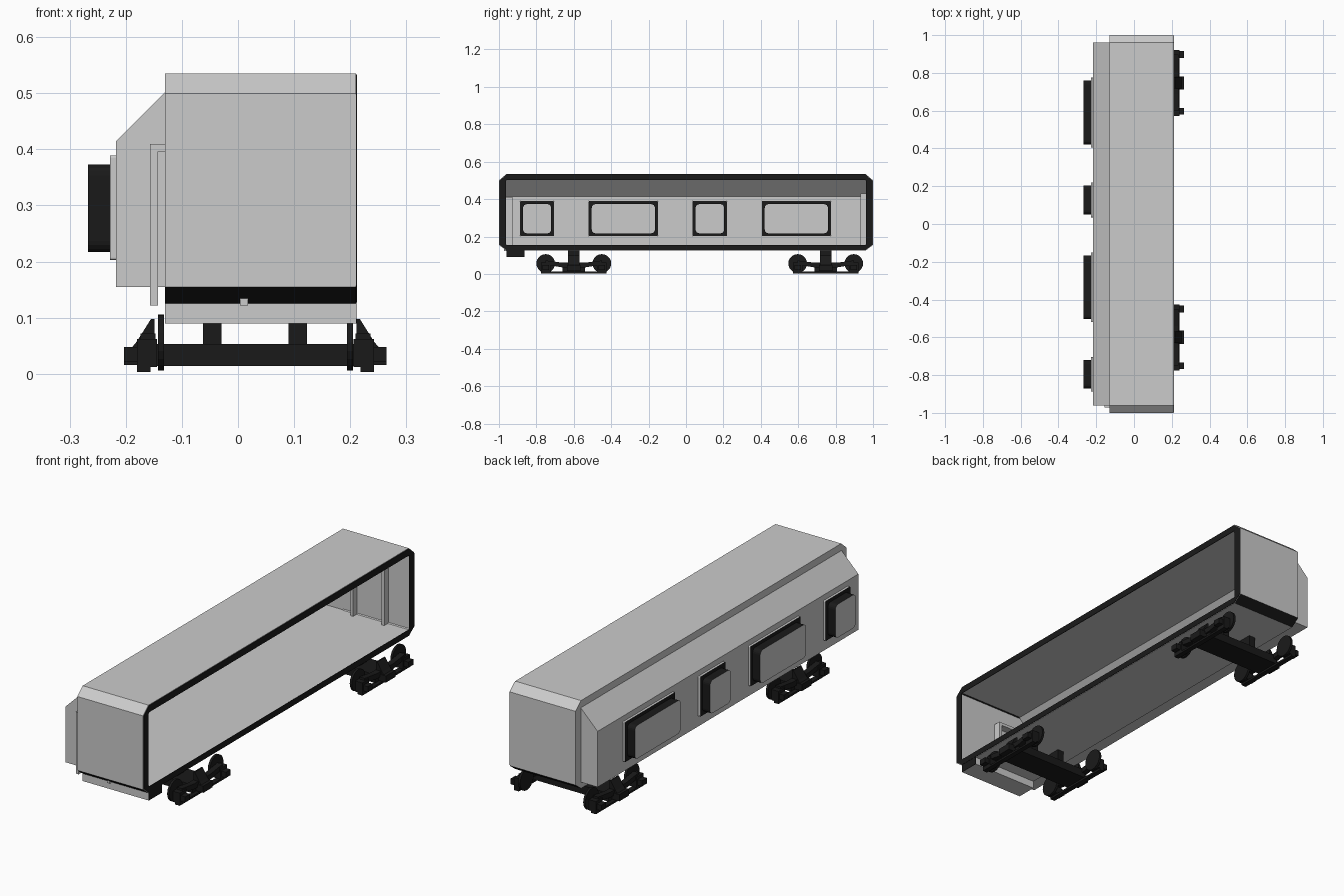
import bpy, bmesh, math

if "Cube" in bpy.data.objects:
    bpy.data.objects.remove(bpy.data.objects["Cube"])

black = bpy.data.materials.new("black_paint")
black.diffuse_color = (0.01, 0.01, 0.01, 1)
black.use_nodes = True
black.node_tree.nodes["Principled BSDF"].inputs["Base Color"].default_value = black.diffuse_color
grey = bpy.data.materials.new("grey_paint")
grey.diffuse_color = (0.8, 0.8, 0.8, 1)
grey.use_nodes = True
grey.node_tree.nodes["Principled BSDF"].inputs["Base Color"].default_value = grey.diffuse_color


def finish(name, bm, dark=False, recalc=True):
    if recalc:
        bmesh.ops.recalc_face_normals(bm, faces=bm.faces)
    me = bpy.data.meshes.new(name)
    bm.to_mesh(me)
    bm.free()
    for m in ((black, grey) if dark else (grey, black)):
        me.materials.append(m)
    ob = bpy.data.objects.new(name, me)
    bpy.context.collection.objects.link(ob)
    return ob


def add_box(bm, x0, x1, y0, y1, z0, z1):
    vs = [bm.verts.new((x, y, z)) for x in (x0, x1) for y in (y0, y1) for z in (z0, z1)]
    for f in ((0, 1, 3, 2), (4, 6, 7, 5), (0, 4, 5, 1), (2, 3, 7, 6), (0, 2, 6, 4), (1, 5, 7, 3)):
        bm.faces.new([vs[i] for i in f])


def boxes(name, items, dark=False):
    bm = bmesh.new()
    for b in items:
        add_box(bm, *b)
    return finish(name, bm, dark)


def add_prism(bm, pts, a, b, put):
    lo = [bm.verts.new(put(p, a)) for p in pts]
    hi = [bm.verts.new(put(p, b)) for p in pts]
    n = len(pts)
    bm.faces.new(lo)
    bm.faces.new(hi[::-1])
    for i in range(n):
        bm.faces.new((lo[i], hi[i], hi[(i + 1) % n], lo[(i + 1) % n]))


def octagon(y, z0, z1, cy, cb, ct):
    return [(-y + cy, z0), (y - cy, z0), (y, z0 + cb), (y, z1 - ct),
            (y - cy, z1), (-y + cy, z1), (-y, z1 - ct), (-y, z0 + cb)]


def ring_prism(name, outer, inner, x0, x1, dark=False):
    bm = bmesh.new()
    loops = [[bm.verts.new((x, y, z)) for y, z in p]
             for p, x in ((outer, x0), (outer, x1), (inner, x1), (inner, x0))]
    n = len(outer)
    for k in range(4):
        a, b = loops[k], loops[(k + 1) % 4]
        for i in range(n):
            bm.faces.new((a[i], b[i], b[(i + 1) % n], a[(i + 1) % n]))
    return finish(name, bm, dark)


# Main hollow body, open on the right side, with black sills and rim
outer = octagon(1.0, 0.125, 0.535, 0.04, 0.03, 0.035)
inner = octagon(0.962, 0.155, 0.502, 0.004, 0.004, 0.004)
body = ring_prism("body_shell", outer, inner, -0.13, 0.21)
for f in body.data.polygons:
    if f.normal.z < -0.3 and abs(f.normal.y) > 0.3:
        f.material_index = 1
ring_prism("opening_rim", octagon(0.998, 0.127, 0.533, 0.04, 0.03, 0.035), inner, 0.209, 0.2125, True)

# Left side bay: floor, windowed wall, sloped eave and ends
windows = [(-0.887, -0.705), (-0.52, -0.15), (0.035, 0.22), (0.405, 0.775)]
WZ0, WZ1, WX, YE = 0.203, 0.389, -0.217, 0.962
bm = bmesh.new()


def face(*pts):
    bm.faces.new([bm.verts.new(p) for p in pts])


def wall(y0, y1, z0, z1):
    face((WX, y0, z0), (WX, y0, z1), (WX, y1, z1), (WX, y1, z0))


edges = [-YE] + [e for w in windows for e in w] + [YE]
for i in range(len(edges) - 1):
    a, b = edges[i], edges[i + 1]
    if i % 2:
        wall(a, b, 0.155, WZ0)
        wall(a, b, WZ1, 0.415)
    else:
        wall(a, b, 0.155, 0.415)
face((WX, -YE, 0.415), (-0.13, -YE, 0.502), (-0.13, YE, 0.502), (WX, YE, 0.415))
face((WX, -YE, 0.155), (WX, YE, 0.155), (-0.13, YE, 0.155), (-0.13, -YE, 0.155))
end = [(-0.13, 0.155), (-0.13, 0.502), (WX, 0.415), (WX, 0.155)]
face(*[(x, -YE, z) for x, z in end])
face(*[(x, YE, z) for x, z in end[::-1]])
bmesh.ops.remove_doubles(bm, verts=bm.verts, dist=1e-5)
finish("side_bay", bm)


# Projecting windows: flange, black tube and rounded pane
def rounded(y0, y1, z0, z1, r):
    pts = []
    for cy, cz, a0 in ((y1 - r, z1 - r, 0), (y0 + r, z1 - r, 90), (y0 + r, z0 + r, 180), (y1 - r, z0 + r, 270)):
        for k in range(5):
            a = math.radians(a0 + k * 22.5)
            pts.append((cy + r * math.cos(a), cz + r * math.sin(a)))
    return pts


for n, (y0, y1) in enumerate(windows):
    bm = bmesh.new()
    big = rounded(y0, y1, WZ0, WZ1, 0.004)
    small = rounded(y0 + 0.016, y1 - 0.016, WZ0 + 0.014, WZ1 - 0.016, 0.02)
    stages = [(small, WX), (big, WX), (big, -0.228), (small, -0.228), (small, -0.267)]
    loops = [[bm.verts.new((x, y, z)) for y, z in p] for p, x in stages]
    for k, mat in enumerate((1, 0, 1, 1)):
        a, b = loops[k], loops[k + 1]
        for i in range(len(a)):
            j = (i + 1) % len(a)
            bm.faces.new((a[i], a[j], b[j], b[i])).material_index = mat
    bm.faces.new(loops[-1])
    finish(f"window_{n + 1}", bm)


# Door frames at both ends
def door_frame(name, x0, x1, y0, y1, z0, z1, t=0.014):
    boxes(name, [(x0, x0 + t, y0, y1, z0, z1), (x1 - t, x1, y0, y1, z0, z1),
                 (x0 + t, x1 - t, y0, y1, z1 - t, z1)])


door_frame("front_door_frame", -0.157, 0.018, -0.972, -0.925, 0.122, 0.41)
door_frame("rear_door_frame", -0.072, 0.103, 0.932, 0.97, 0.145, 0.43)

# Step under the front end
boxes("front_step", [(-0.13, 0.21, -0.96, -0.863, 0.09, 0.127)])
boxes("step_side", [(0.209, 0.2115, -0.96, -0.863, 0.09, 0.127)], True)

# Bogies: bolster, posts, side frames and wheels, mirrored about CX
CX = 0.031
arm = [(-0.15, 0.05), (-0.06, 0.035), (0.06, 0.035), (0.15, 0.05),
       (0.15, 0.072), (0.06, 0.06), (-0.06, 0.06), (-0.15, 0.072)]
gusset = [(0.18, 0.03), (0.234, 0.03), (0.211, 0.058), (0.186, 0.098), (0.18, 0.098)]
for name, cy in (("front", -0.6), ("rear", 0.747)):
    boxes(name + "_bolster", [(-0.165, 0.227, cy - 0.06, cy + 0.06, 0.014, 0.053)], True)
    boxes(name + "_bolster_posts", [(x, x + 0.033, cy - 0.03, cy + 0.03, 0.05, 0.13)
                                    for x in (-0.062, 0.09)], True)
    for s, side in ((-1, "left"), (1, "right")):
        bm = bmesh.new()
        add_prism(bm, arm, 0.178, 0.205, lambda p, d: (CX + s * d, cy + p[0], p[1]))
        add_prism(bm, gusset, -0.03, 0.03, lambda p, d: (CX + s * p[0], cy + d, p[1]))
        parts = [(0.187, 0.211, -0.175, 0.175, 0.003, 0.012),
                 (0.178, 0.234, -0.035, 0.035, 0.016, 0.047)]
        for w in (-0.15, 0.15):
            parts.append((0.175, 0.211, w - 0.025, w + 0.025, 0.012, 0.062))
            parts.append((0.205, 0.234, w - 0.018, w + 0.018, 0.022, 0.048))
        for a, b, c, d, e, f in parts:
            xs = sorted((CX + s * a, CX + s * b))
            add_box(bm, xs[0], xs[1], cy + c, cy + d, e, f)
        finish(f"{name}_{side}_side_frame", bm, True)
        bm = bmesh.new()
        for w in (-0.15, 0.15):
            rim = [(w + 0.05 * math.cos(t * math.pi / 10), 0.056 + 0.05 * math.sin(t * math.pi / 10))
                   for t in range(20)]
            add_prism(bm, rim, 0.163, 0.174, lambda p, d: (CX + s * d, cy + p[0], p[1]))
        finish(f"{name}_{side}_wheels", bm, True)
